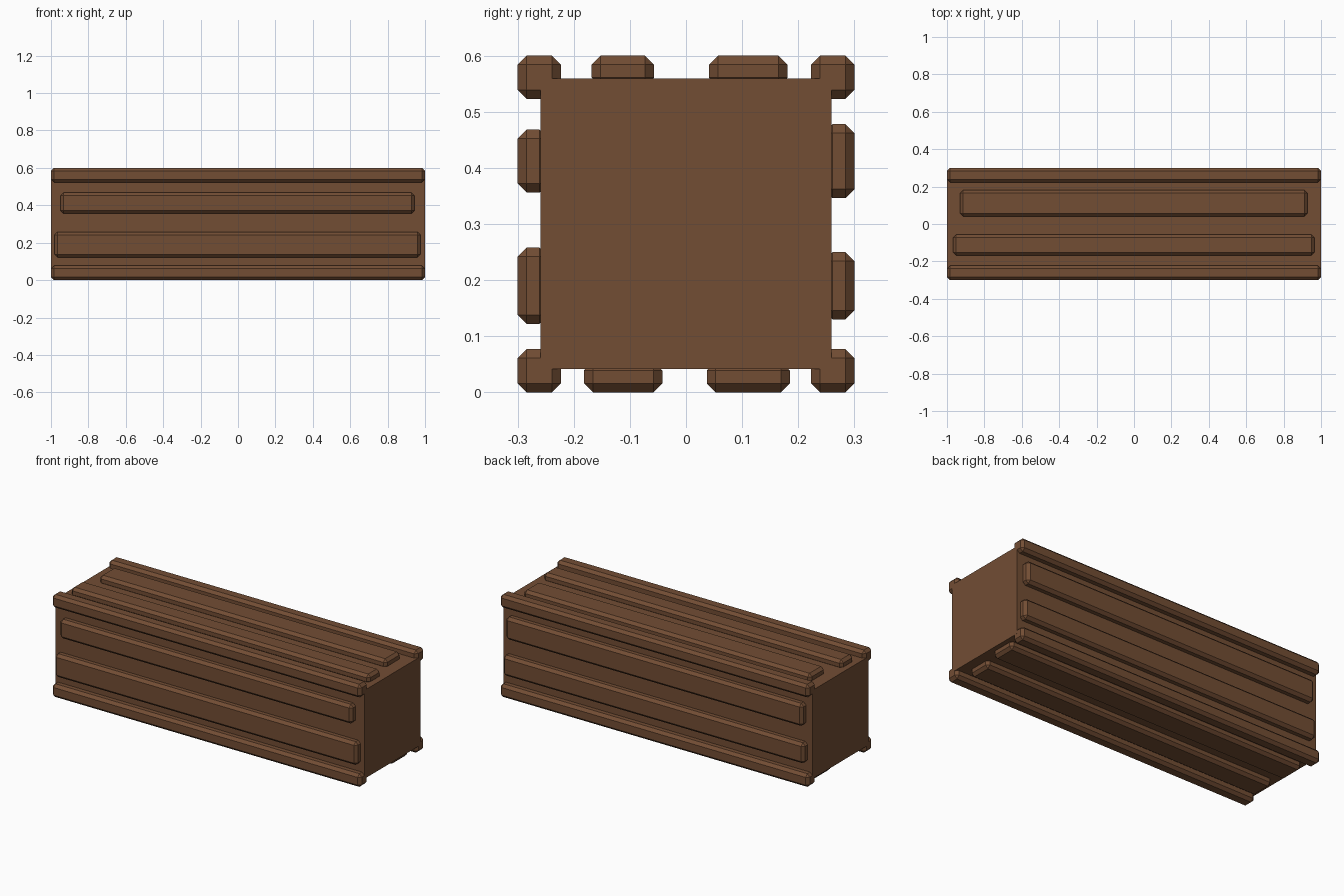
import bpy
import bmesh
from mathutils import Vector

if "Cube" in bpy.data.objects:
    bpy.data.objects.remove(bpy.data.objects["Cube"])

brown = bpy.data.materials.new("brown_wood")
brown.diffuse_color = (0.17, 0.075, 0.034, 1)
brown.use_nodes = True
brown.node_tree.nodes["Principled BSDF"].inputs["Base Color"].default_value = brown.diffuse_color


def box(name, lo, hi, bevel=0.0):
    """Axis-aligned box between two corners, with an optional flat chamfer."""
    lo, hi = Vector(lo), Vector(hi)
    bm = bmesh.new()
    bmesh.ops.create_cube(bm, size=1)
    bmesh.ops.scale(bm, vec=hi - lo, verts=bm.verts)
    bmesh.ops.translate(bm, vec=(lo + hi) / 2, verts=bm.verts)
    if bevel:
        bmesh.ops.bevel(bm, geom=bm.edges[:], offset=bevel, segments=1,
                        profile=0.5, affect='EDGES')
    mesh = bpy.data.meshes.new(name)
    bm.to_mesh(mesh)
    bm.free()
    mesh.materials.append(brown)
    obj = bpy.data.objects.new(name, mesh)
    bpy.context.collection.objects.link(obj)
    return obj


HALF, TOP, CHAMFER = 0.3, 0.6, 0.016
RAIL, THICK = 0.077, 0.055

# Plain square core
box("core", (-1, -0.259, 0.042), (1, 0.259, 0.559))

# Four chamfered corner rails, sunk into the core and a hair short of its ends
for side, y in (("front", -HALF), ("back", HALF - RAIL)):
    for level, z in (("bottom", 0), ("top", TOP - RAIL)):
        box(f"{level}_{side}_rail", (-0.9995, y, z),
            (0.9995, y + RAIL, z + RAIL), CHAMFER)

# Slats on each side: (x start, x end, low edge, high edge) across the face
slats = {
    "top": [(-0.968, 0.965, -0.168, -0.057), (-0.93, 0.928, 0.041, 0.181)],
    "bottom": [(-0.96, 0.945, -0.182, -0.042), (-0.97, 0.975, 0.037, 0.185)],
    "front": [(-0.981, 0.976, 0.122, 0.258), (-0.949, 0.944, 0.356, 0.468)],
    "back": [(-0.97, 0.98, 0.130, 0.250), (-0.96, 0.962, 0.346, 0.478)],
}
depth = {"top": (TOP - THICK, TOP), "bottom": (0, THICK),
         "front": (-HALF, -HALF + THICK), "back": (HALF - THICK, HALF)}
for face, rows in slats.items():
    d0, d1 = depth[face]
    for i, (x0, x1, a, b) in enumerate(rows, 1):
        if face in ("top", "bottom"):
            box(f"{face}_slat_{i}", (x0, a, d0), (x1, b, d1), CHAMFER)
        else:
            box(f"{face}_slat_{i}", (x0, d0, a), (x1, d1, b), CHAMFER)
